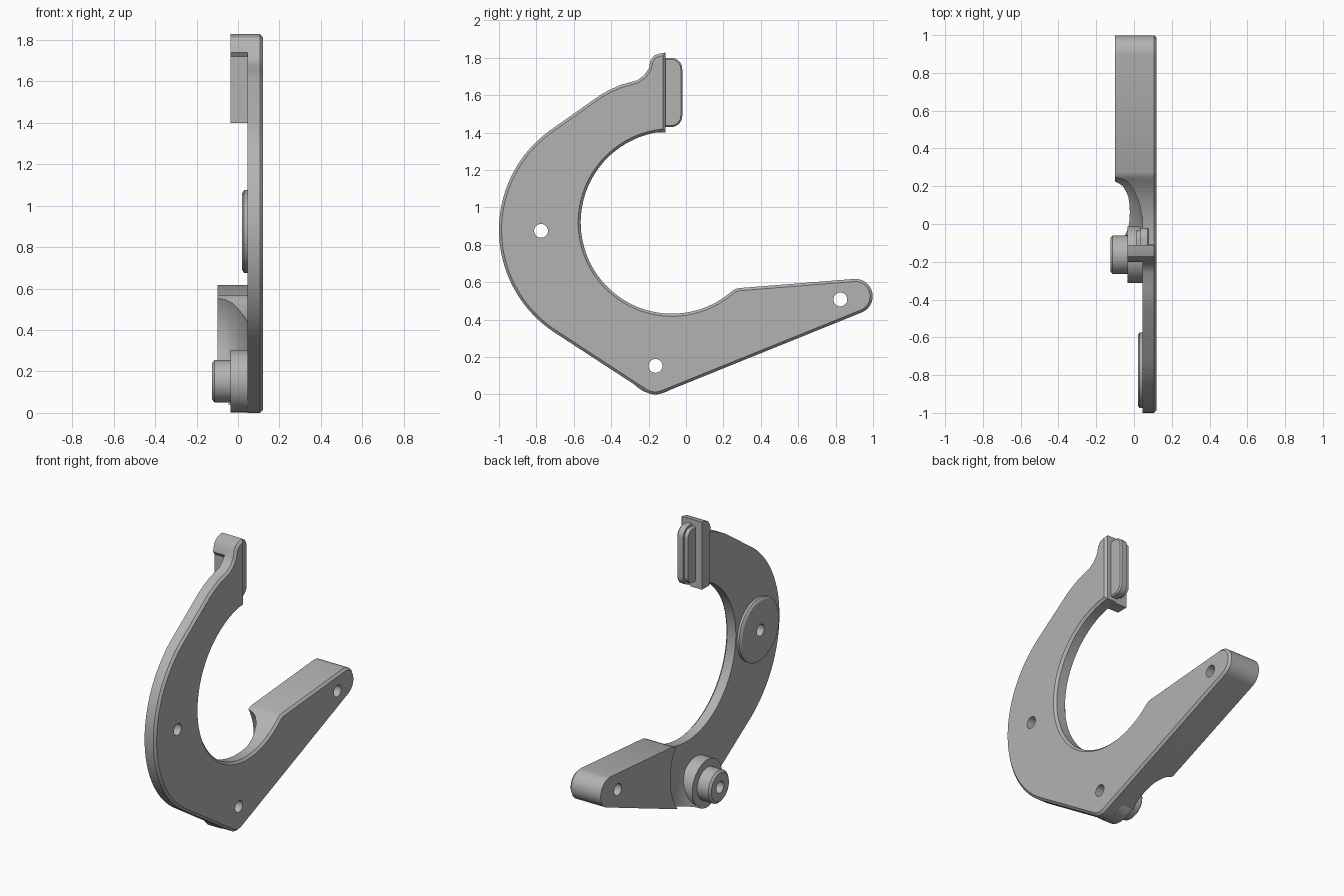
import bpy, bmesh
from math import sin, cos, pi, radians

cube = bpy.data.objects.get("Cube")
if cube:
    bpy.data.objects.remove(cube, do_unlink=True)

grey = bpy.data.materials.new("plain grey")
grey.use_nodes = True
colour = (0.45, 0.45, 0.45, 1)
grey.diffuse_color = colour
grey.node_tree.nodes["Principled BSDF"].inputs["Base Color"].default_value = colour


def arc(y, z, r, start, end, steps):
    angles = [radians(start + (end - start) * i / steps) for i in range(steps + 1)]
    return [(y + r * cos(a), z + r * sin(a)) for a in angles]


def finish(name, bm):
    bmesh.ops.recalc_face_normals(bm, faces=bm.faces)
    mesh = bpy.data.meshes.new(name)
    bm.to_mesh(mesh)
    bm.free()
    mesh.materials.append(grey)
    ob = bpy.data.objects.new(name, mesh)
    bpy.context.collection.objects.link(ob)
    return ob


def prism(name, outline, x0, x1, bevel=0, bevel_x=None):
    """Extrude a (y, z) outline along x, optionally chamfering one end."""
    bm = bmesh.new()
    face = bm.faces.new([bm.verts.new((x0, y, z)) for y, z in outline])
    new = bmesh.ops.extrude_face_region(bm, geom=[face], use_keep_orig=True)["geom"]
    bmesh.ops.translate(bm, vec=(x1 - x0, 0, 0),
                        verts=[v for v in new if isinstance(v, bmesh.types.BMVert)])
    if bevel:
        rim = [e for e in bm.edges if all(abs(v.co.x - bevel_x) < 1e-5 for v in e.verts)]
        bmesh.ops.bevel(bm, geom=rim, offset=bevel, segments=1, affect="EDGES")
    return finish(name, bm)


def lathe(name, y, z, profile, steps=64):
    """Revolve (x, radius) points around an axis parallel to x."""
    bm = bmesh.new()
    rings = [[bm.verts.new((x, y + r * cos(2 * pi * i / steps), z + r * sin(2 * pi * i / steps)))
              for i in range(steps)] for x, r in profile]
    for a, b in zip(rings, rings[1:]):
        for i in range(steps):
            j = (i + 1) % steps
            bm.faces.new((a[i], a[j], b[j], b[i]))
    bm.faces.new(rings[0])
    bm.faces.new(rings[-1])
    return finish(name, bm)


def cut(ob, cutters):
    for c in cutters:
        mod = ob.modifiers.new("cut", "BOOLEAN")
        mod.operation, mod.solver, mod.object = "DIFFERENCE", "EXACT", c
    graph = bpy.context.evaluated_depsgraph_get()
    mesh = bpy.data.meshes.new_from_object(ob.evaluated_get(graph))
    ob.modifiers.clear()
    ob.data = mesh


# Outline pieces shared by the plate and the thick parts
arm_tip = arc(0.905, 0.525, 0.093, 94, -68, 24)
tip_top = [(-0.26, 1.68), (-0.225, 1.705), (-0.2, 1.74), (-0.19, 1.785),
           (-0.17, 1.812), (-0.14, 1.823), (-0.11, 1.828)]
hook = (arc(-0.075, 0.92, 0.488, 94, 312, 64)
        + [(0.275, 0.568)] + arm_tip
        + arc(-0.165, 0.1, 0.1, -68, -123, 12)
        + arc(-0.345, 0.88, 0.655, 237, 125, 40)
        + [(-0.46, 1.6), (-0.41, 1.628), (-0.35, 1.655)] + tip_top)

# Main hook plate with chamfered outer face
plate = prism("hook_plate", hook, 0.045, 0.12, 0.014, 0.12)

# Thick lower arm, scooped out next to the pivot
arm = prism("lower_arm", arc(-0.075, 0.92, 0.488, 275, 312, 16) + [(0.275, 0.568)]
            + arm_tip + [(-0.06, 0.041)], -0.1, 0.045)
scoop = lathe("scoop_cutter", -0.05, 0.37, [(-0.2, 0.35), (-0.1, 0.35), (-0.06, 0.338),
              (-0.03, 0.315), (0, 0.265), (0.03, 0.18), (0.05, 0.08)])

# Pivot flange with pin, and the side pad
pivot = lathe("pivot_boss", -0.163, 0.153, [(-0.125, 0.088), (-0.113, 0.102), (-0.035, 0.102),
              (-0.035, 0.15), (0.045, 0.15)])
pad = lathe("side_pad", -0.775, 0.875, [(0.02, 0.185), (0.03, 0.2), (0.045, 0.2)])

# Jaw block at the upper end, with its rounded two-layer tab
block = prism("jaw_block", [(-0.11, 1.4), (-0.185, 1.4), (-0.185, 1.72)] + tip_top[2:],
              -0.035, 0.045)


def tab_outline(inset):
    r, outer = 0.06 - inset, -0.02 - inset
    return ([(-0.12, 1.43 + inset)] + arc(outer - r, 1.43 + inset + r, r, -90, 0, 10)
            + arc(outer - r, 1.8 - inset - r, r, 0, 90, 10) + [(-0.12, 1.8 - inset)])


tab = prism("jaw_tab", tab_outline(0), 0.035, 0.08, 0.008, 0.08)
tab_step = prism("jaw_tab_step", tab_outline(0.015), 0.01, 0.035)

# Bolt holes
holes = [lathe("hole_cutter", y, z, [(-0.3, 0.037), (0.3, 0.037)], 32)
         for y, z in ((-0.163, 0.153), (-0.775, 0.875), (0.825, 0.508))]
cut(plate, holes)
cut(arm, [scoop, holes[2]])
cut(pivot, holes[:1])
cut(pad, holes[1:2])
for c in holes + [scoop]:
    bpy.data.objects.remove(c, do_unlink=True)

# Smooth curved walls, keep edges sharp
for ob in (plate, arm, pivot, pad, block, tab, tab_step):
    for p in ob.data.polygons:
        p.use_smooth = True
    ob.data.set_sharp_from_angle(angle=radians(30))
